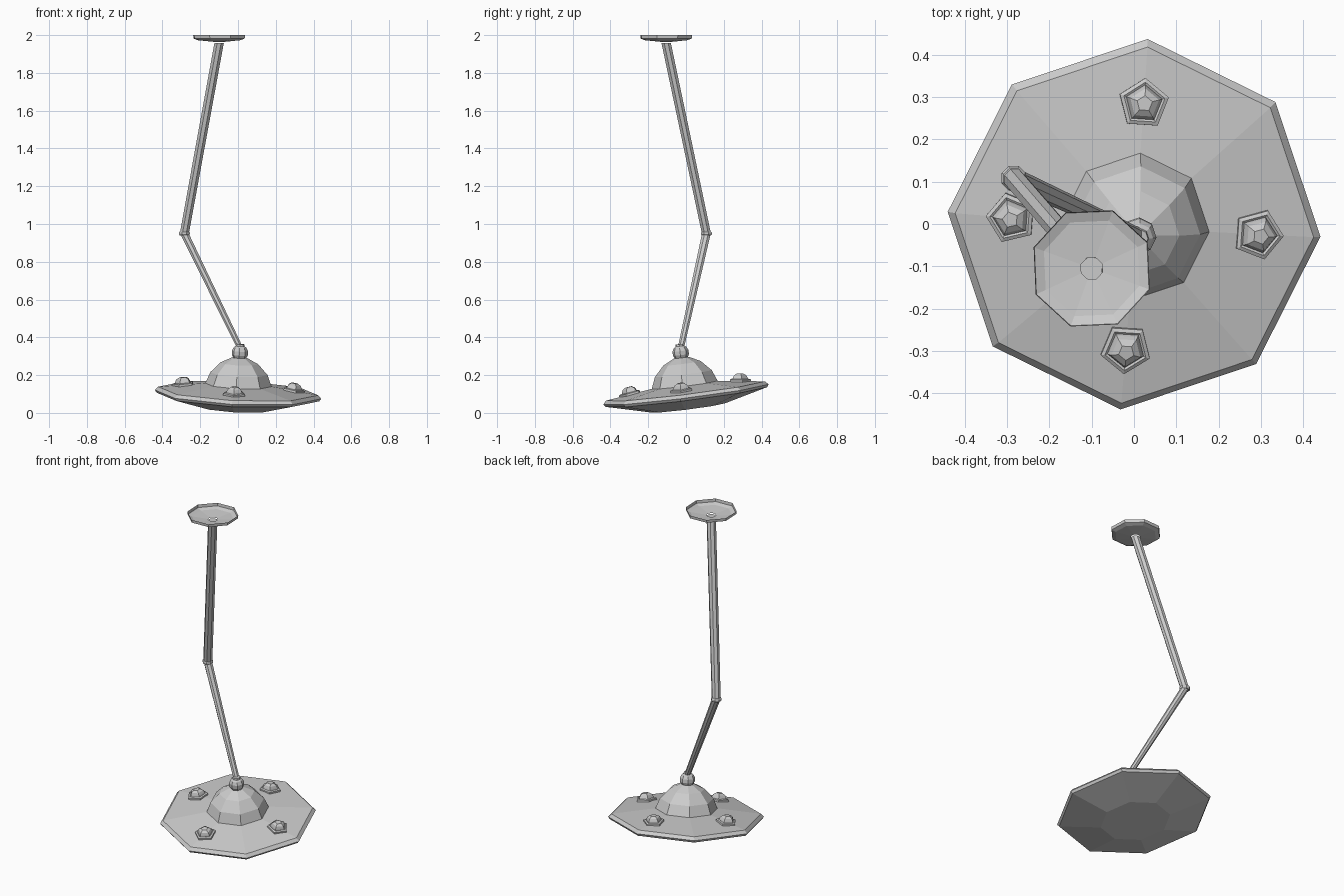
import bpy, bmesh
from math import sin, cos, pi, radians
from mathutils import Vector, Matrix

if "Cube" in bpy.data.objects:
    bpy.data.objects.remove(bpy.data.objects["Cube"])


def loft(name, rings, n, phase=0.0, cap_start=True, cap_end=True, matrix=None):
    """Skin horizontal n-sided rings given as (x, y, z, radius)."""
    bm = bmesh.new()
    loops = []
    for x, y, z, r in rings:
        loops.append([bm.verts.new((x + r * cos(phase + 2 * pi * i / n),
                                    y + r * sin(phase + 2 * pi * i / n), z))
                      for i in range(n)])
    for a, b in zip(loops, loops[1:]):
        for i in range(n):
            j = (i + 1) % n
            bm.faces.new((a[i], a[j], b[j], b[i]))
    if cap_start:
        bm.faces.new(loops[0][::-1])
    if cap_end:
        bm.faces.new(loops[-1])
    bmesh.ops.recalc_face_normals(bm, faces=bm.faces)
    mesh = bpy.data.meshes.new(name)
    bm.to_mesh(mesh)
    bm.free()
    ob = bpy.data.objects.new(name, mesh)
    bpy.context.collection.objects.link(ob)
    if matrix is not None:
        ob.matrix_world = matrix
    return ob


def lathe(name, profile, n, **kw):
    """Revolve an (r, z) profile around the local z axis."""
    return loft(name, [(0, 0, z, r) for r, z in profile], n, **kw)


# Tilted frame shared by all parts of the lamp head
normal = Vector((0.045, -0.125, 1))
tilt = Vector((0, 0, 1)).rotation_difference(normal).to_matrix().to_4x4()
head = Matrix.Translation((0, 0, 0.094)) @ tilt
turn = radians(-4)

# Octagonal saucer and its dome
lathe("saucer", [(0.20, -0.068), (0.432, -0.010), (0.442, 0.004),
                 (0.425, 0.022), (0.176, 0.055)], 8, phase=turn, matrix=head)
lathe("dome", [(0.176, 0.055), (0.152, 0.115), (0.10, 0.17), (0.04, 0.20)],
      8, phase=turn, matrix=head)

# Ball joint on top of the dome
R, ball_z = 0.044, 0.226
lathe("ball_joint", [(R * cos(radians(a)), ball_z + R * sin(radians(a)))
                     for a in (-66, -40, -14, 14, 40, 66)],
      8, phase=turn, matrix=head)

# Four pentagonal pods pointing outward on the sloping top
pod = [(0.061, -0.006), (0.061, 0.008), (0.051, 0.012), (0.045, 0.009),
       (0.042, 0.018), (0.036, 0.030), (0.019, 0.040)]
for k in range(4):
    m = (head @ Matrix.Rotation(turn + k * pi / 2, 4, 'Z')
         @ Matrix.Translation((0.292, 0, 0.040)) @ Matrix.Rotation(0.13, 4, 'Y'))
    lathe(f"pod_{k + 1}", pod, 5, matrix=m)

# Two arm rods, elbow collar and neck
neck, elbow, top = (0.008, -0.026, 0.35), (-0.284, 0.108, 0.95), (-0.10, -0.105, 1.958)
step = pi / 8
loft("lower_arm", [(*neck, 0.018), (*elbow, 0.025)], 8, phase=step)
loft("upper_arm", [(*elbow, 0.026), (*top, 0.027)], 8, phase=step)
ex, ey, ez = elbow
loft("elbow_collar", [(ex, ey, ez - 0.011, 0.026), (ex, ey, ez - 0.004, 0.031),
                      (ex, ey, ez + 0.004, 0.031), (ex, ey, ez + 0.011, 0.026)],
     8, phase=step)
lathe("neck", [(0.025, 0.255), (0.021, 0.272)], 8, phase=turn, matrix=head)

# Shallow open ceiling dish
tx, ty, _ = top
loft("ceiling_plate", [(tx, ty, 1.964, 0.027), (tx, ty, 1.973, 0.12),
                       (tx, ty, 1.982, 0.144), (tx, ty, 2.0, 0.146)],
     8, phase=radians(25), cap_start=False, cap_end=False)
